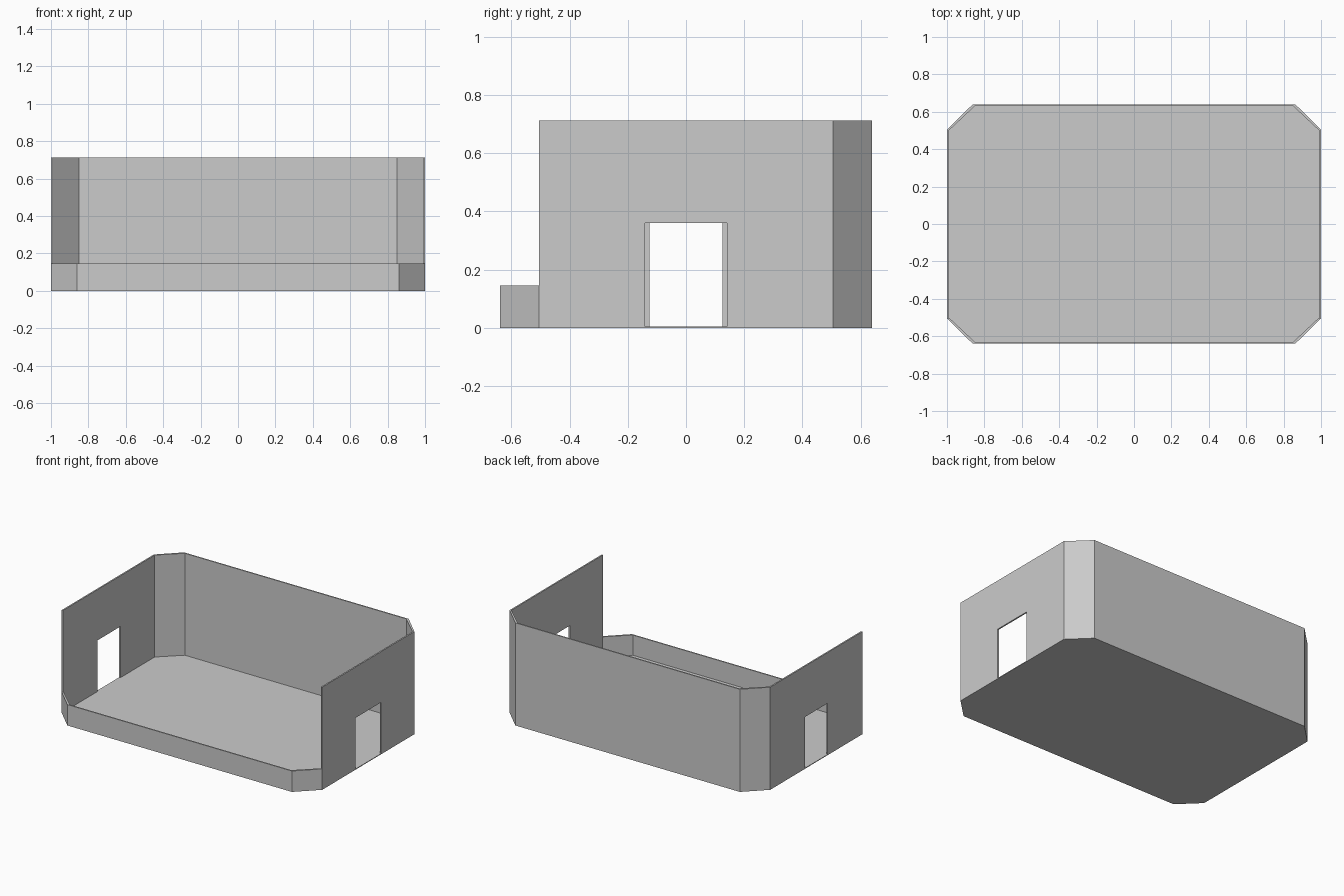
import bpy
import bmesh
from mathutils import Vector

cube = bpy.data.objects.get("Cube")
if cube:
    bpy.data.objects.remove(cube)

grey = bpy.data.materials.new("plain grey")
grey.use_nodes = True
GREY = (0.6, 0.6, 0.6, 1)
grey.diffuse_color = GREY
grey.node_tree.nodes["Principled BSDF"].inputs["Base Color"].default_value = GREY

FLOOR, LOW, HIGH, DOOR = 0.005, 0.145, 0.712, 0.36


def prism(name, points, direction):
    """Extrude a flat polygon along a direction."""
    bm = bmesh.new()
    face = bm.faces.new([bm.verts.new(p) for p in points])
    new = bmesh.ops.extrude_face_region(bm, geom=[face])["geom"]
    verts = [v for v in new if isinstance(v, bmesh.types.BMVert)]
    bmesh.ops.translate(bm, verts=verts, vec=Vector(direction))
    bmesh.ops.recalc_face_normals(bm, faces=bm.faces)
    mesh = bpy.data.meshes.new(name)
    bm.to_mesh(mesh)
    bm.free()
    mesh.materials.append(grey)
    obj = bpy.data.objects.new(name, mesh)
    bpy.context.collection.objects.link(obj)
    return obj


def octagon(x, y, cx, cy):
    """Rectangle with cut corners, counter-clockwise from the front edge."""
    return [(-cx, -y), (cx, -y), (x, -cy), (x, cy),
            (cx, y), (-cx, y), (-x, cy), (-x, -cy)]


outer = octagon(1.0, 0.64, 0.862, 0.505)
inner = octagon(0.99, 0.631, 0.85, 0.5)

# Floor slab
prism("floor", [(x, y, 0) for x, y in outer], (0, 0, FLOOR))

# Plain walls: low along the front, tall around the back
walls = {0: ("front_wall", LOW), 1: ("front_left_corner", LOW),
         7: ("front_right_corner", LOW), 3: ("back_left_corner", HIGH),
         4: ("back_wall", HIGH), 5: ("back_right_corner", HIGH)}
for i, (name, top) in walls.items():
    j = (i + 1) % 8
    base = [outer[i], outer[j], inner[j], inner[i]]
    prism(name, [(x, y, FLOOR) for x, y in base], (0, 0, top - FLOOR))

# Side walls with a doorway, the left one slightly wider
for name, side, half in (("left_wall", 1, 0.141), ("right_wall", -1, 0.125)):
    end = 0.505
    profile = [(-end, FLOOR), (-half, FLOOR), (-half, DOOR), (half, DOOR),
               (half, FLOOR), (end, FLOOR), (end, HIGH), (-end, HIGH)]
    prism(name, [(side, y, z) for y, z in profile], (-0.01 * side, 0, 0))
